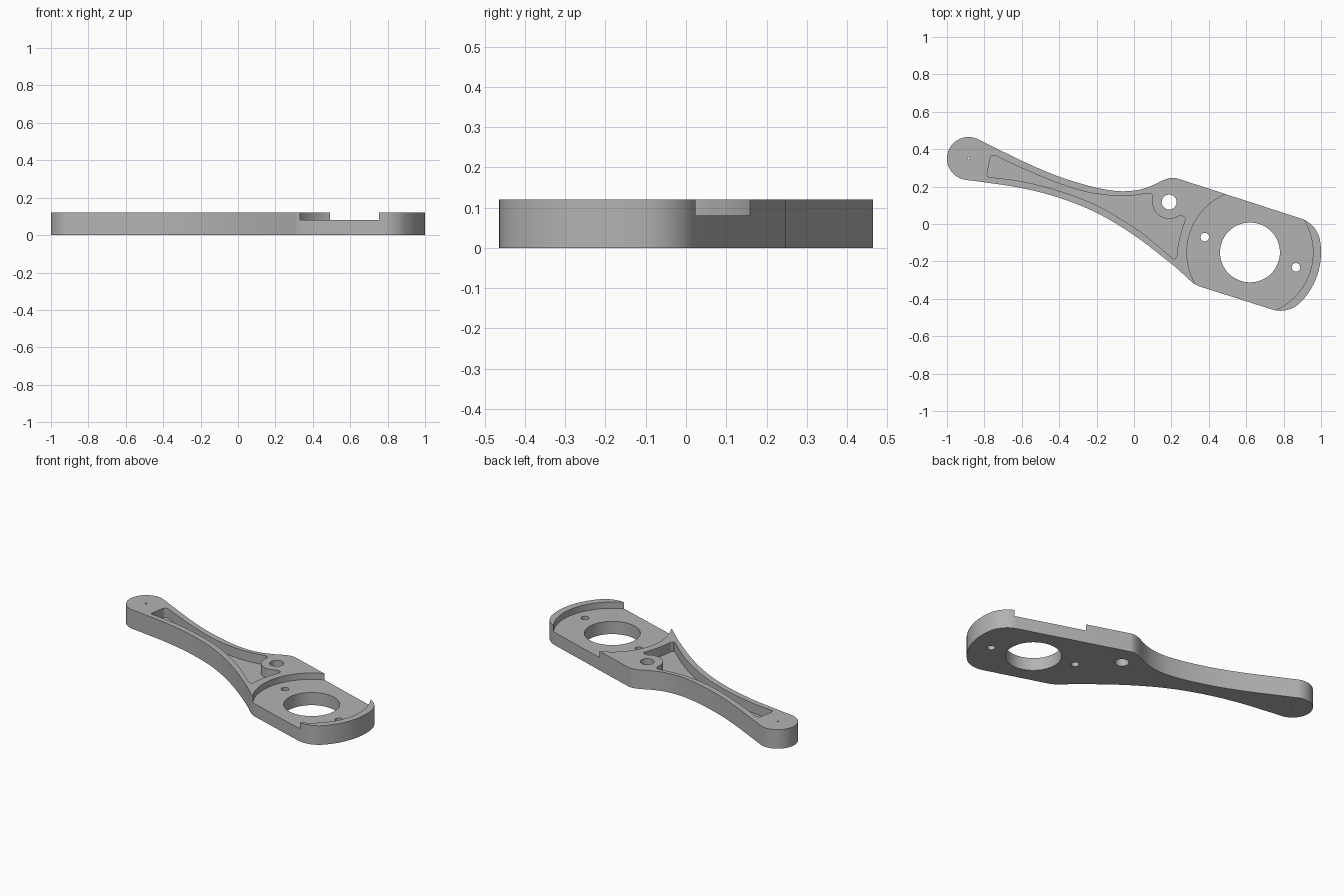
import bpy, bmesh
from math import radians, cos, sin, hypot, sqrt
from mathutils import Vector

cube = bpy.data.objects.get("Cube")
if cube:
    bpy.data.objects.remove(cube, do_unlink=True)

THICK, SEAT_Z, WEB_Z = 0.12, 0.08, 0.06
TIP, TIP_R = Vector((-0.885, 0.35)), 0.115
HUB = Vector((0.188, 0.117))
BORE, HEAD_R, SEAT_R, HALF_W, CORNER_R = Vector((0.62, -0.152)), 0.38, 0.337, 0.255, 0.15
TILT = radians(-17.6)
ALONG = Vector((cos(TILT), sin(TILT)))
ACROSS = Vector((-sin(TILT), cos(TILT)))


def arc(c, r, a0, a1, n=24):
    """Points on an arc, angles in degrees."""
    return [c + r * Vector((cos(radians(a0 + (a1 - a0) * i / n)),
                            sin(radians(a0 + (a1 - a0) * i / n)))) for i in range(n + 1)]


def spline(pts, n=8):
    """Smooth open curve through the points."""
    p = [Vector(q) for q in pts]
    p = [2 * p[0] - p[1]] + p + [2 * p[-1] - p[-2]]
    out = []
    for a, b, c, d in zip(p, p[1:], p[2:], p[3:]):
        for i in range(n):
            t = i / n
            out.append(0.5 * (2 * b + (c - a) * t + (2 * a - 5 * b + 4 * c - d) * t * t
                              + (3 * b - a - 3 * c + d) * t ** 3))
    return out + [p[-2]]


def prism(name, loop, z0, z1):
    """Extruded flat outline."""
    clean = []
    for q in loop:
        if not clean or (q - clean[-1]).length > 0.001:
            clean.append(q)
    if (clean[0] - clean[-1]).length < 0.001:
        clean.pop()
    bm = bmesh.new()
    face = bm.faces.new([bm.verts.new((q.x, q.y, z0)) for q in clean])
    top = bmesh.ops.extrude_face_region(bm, geom=[face])["geom"]
    bmesh.ops.translate(bm, vec=(0, 0, z1 - z0),
                        verts=[v for v in top if isinstance(v, bmesh.types.BMVert)])
    bmesh.ops.recalc_face_normals(bm, faces=bm.faces)
    mesh = bpy.data.meshes.new(name)
    bm.to_mesh(mesh)
    bm.free()
    obj = bpy.data.objects.new(name, mesh)
    bpy.context.collection.objects.link(obj)
    return obj


def cut(body, loop, z0=-0.1, z1=0.3):
    """Subtract a prism from the body."""
    cutter = prism("cutter", loop, z0, z1)
    cutter.hide_render = True
    mod = body.modifiers.new("cut", "BOOLEAN")
    mod.operation, mod.solver, mod.object = "DIFFERENCE", "EXACT", cutter
    bpy.context.view_layer.objects.active = body
    bpy.ops.object.modifier_apply(modifier=mod.name)
    bpy.data.objects.remove(cutter, do_unlink=True)


# Head: wide round end trimmed by two parallel sides with rounded corners
side = HALF_W - CORNER_R
reach = sqrt((HEAD_R - CORNER_R) ** 2 - side ** 2)
corner_hi = BORE + ALONG * reach + ACROSS * side
corner_lo = BORE + ALONG * reach - ACROSS * side
tilt = -17.6
swing = 90 - Vector((side, reach)).angle(Vector((1, 0))) * 180 / 3.14159265
head = (arc(corner_lo, CORNER_R, tilt - 90, tilt - swing, 16)
        + arc(BORE, HEAD_R, tilt - swing, tilt + swing, 32)
        + arc(corner_hi, CORNER_R, tilt + swing, tilt + 90, 16))

# Arm: waisted upper edge, round tip, bowed lower edge
upper = spline([(0.255, 0.236), (0.212, 0.247), (0.164, 0.237), (0.095, 0.205), (0.03, 0.184),
                (-0.05, 0.175), (-0.13, 0.181), (-0.237, 0.203), (-0.397, 0.252),
                (-0.557, 0.318), (-0.717, 0.395), TIP + arc(Vector((0, 0)), TIP_R, 58, 58, 1)[0]])
tip = arc(TIP, TIP_R, 60, 262, 40)
lower = spline([TIP + arc(Vector((0, 0)), TIP_R, 263, 263, 1)[0], (-0.8, 0.223), (-0.6, 0.192),
                (-0.4, 0.14), (-0.2, 0.06), (0, -0.06), (0.2, -0.213), (0.295, -0.298),
                (0.315, -0.315), (0.345, -0.332)])
body = prism("lever_arm", head + upper + tip + lower, 0, THICK)

# Round seat in the head
cut(body, arc(BORE, SEAT_R, 0, 360, 96), SEAT_Z)

# Lightening pocket along the arm, wrapping round the pivot boss
pocket = (spline([(-0.755, 0.367), (-0.735, 0.362), (-0.66, 0.326), (-0.45, 0.235),
                  (-0.263, 0.173), (-0.1, 0.15), (0, 0.153), (0.07, 0.164), (0.092, 0.16),
                  (0.1, 0.145)], 6)
          + arc(HUB, 0.09, 175, 305, 24)
          + spline([(0.255, 0.043), (0.27, 0.035), (0.272, 0.02), (0.25, -0.05),
                    (0.236, -0.11), (0.229, -0.165), (0.223, -0.18), (0.205, -0.182),
                    (0.12, -0.11), (0, -0.018), (-0.2, 0.1), (-0.4, 0.177), (-0.6, 0.228),
                    (-0.765, 0.25), (-0.782, 0.256), (-0.784, 0.27), (-0.768, 0.355),
                    (-0.755, 0.367)], 6))
cut(body, pocket, WEB_Z)

# Through holes: bore, pivot, two bolt holes, tip pin
for centre, radius, sides in ((BORE, 0.16, 64), (HUB, 0.04, 32), (Vector((0.378, -0.07)), 0.023, 24),
                              (Vector((0.866, -0.232)), 0.023, 24), (TIP, 0.006, 12)):
    cut(body, arc(centre, radius, 0, 360, sides))

# Plain grey finish
grey = bpy.data.materials.new("plain_grey")
grey.use_nodes = True
colour = (0.45, 0.45, 0.45, 1)
grey.diffuse_color = colour
grey.node_tree.nodes["Principled BSDF"].inputs["Base Color"].default_value = colour
body.data.materials.clear()
body.data.materials.append(grey)
for poly in body.data.polygons:
    poly.material_index = 0

bpy.ops.object.select_all(action="DESELECT")
body.select_set(True)
bpy.context.view_layer.objects.active = body
bpy.ops.object.shade_smooth_by_angle(angle=radians(30))
